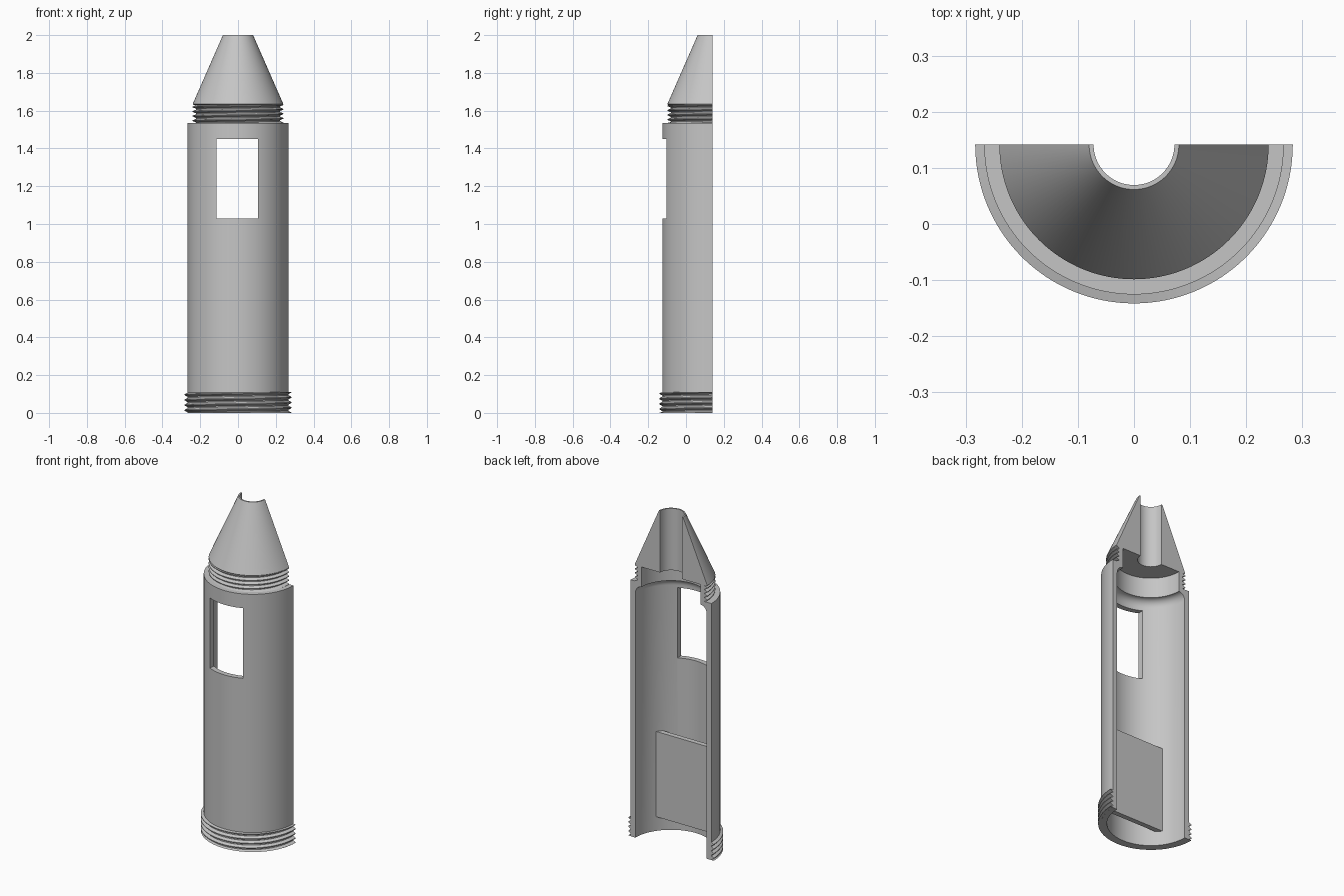
import bpy, bmesh, math

if "Cube" in bpy.data.objects:
    bpy.data.objects.remove(bpy.data.objects["Cube"])

AXIS_Y = 0.1415   # the half shell is revolved about this line
STEPS = 64

grey = bpy.data.materials.new("plain grey")
grey.diffuse_color = (0.56, 0.56, 0.56, 1)
grey.use_nodes = True
grey.node_tree.nodes["Principled BSDF"].inputs["Base Color"].default_value = grey.diffuse_color


def finish(name, bm, smooth=True):
    bmesh.ops.recalc_face_normals(bm, faces=bm.faces[:])
    me = bpy.data.meshes.new(name)
    bm.to_mesh(me)
    bm.free()
    me.materials.append(grey)
    ob = bpy.data.objects.new(name, me)
    bpy.context.collection.objects.link(ob)
    if smooth:
        bpy.ops.object.select_all(action='DESELECT')
        ob.select_set(True)
        bpy.context.view_layer.objects.active = ob
        bpy.ops.object.shade_smooth_by_angle(angle=math.radians(30))
    return ob


def half_sweep(bm, section):
    """Sweep a closed section over the front half turn; section(t) gives (r, z) points."""
    rings = []
    for i in range(STEPS + 1):
        t = i / STEPS
        a = math.pi * (1 + t)
        rings.append([bm.verts.new((r * math.cos(a), AXIS_Y + r * math.sin(a), z))
                      for r, z in section(t)])
    n = len(rings[0])
    for p, q in zip(rings, rings[1:]):
        for j in range(n):
            k = (j + 1) % n
            bm.faces.new((p[j], p[k], q[k], q[j]))
    bm.faces.new(rings[0])
    bm.faces.new(rings[-1][::-1])


def lathe(name, profile):
    bm = bmesh.new()
    half_sweep(bm, lambda t: profile)
    return finish(name, bm)


def thread(name, root, crest, z0, z1, turns):
    """Helical V ridges, trimmed flat at both ends of the threaded band."""
    bm = bmesh.new()
    pitch = (z1 - z0) / turns
    for k in range(-1, turns):
        def section(t, k=k):
            z = z0 + pitch * (k + 0.5 + t / 2)
            pts = [(root - 0.004, z - pitch * 0.48), (crest, z - pitch * 0.08),
                   (crest, z + pitch * 0.08), (root - 0.004, z + pitch * 0.48)]
            return [(r, min(max(h, z0 + 0.0005), z1 - 0.0005)) for r, h in pts]
        half_sweep(bm, section)
    bmesh.ops.dissolve_degenerate(bm, dist=1e-6, edges=bm.edges[:])
    return finish(name, bm)


def box(name, x0, x1, y0, y1, z0, z1):
    bm = bmesh.new()
    bmesh.ops.create_cube(bm, size=1)
    for v in bm.verts:
        v.co.x = x0 if v.co.x < 0 else x1
        v.co.y = y0 if v.co.y < 0 else y1
        v.co.z = z0 if v.co.z < 0 else z1
    return finish(name, bm, smooth=False)


# Tube shell with a rounded shoulder inside, running up into the narrow neck
R_OUT, R_IN, R_NECK = 0.267, 0.236, 0.195
shoulder = [(R_NECK + (R_IN - R_NECK) * math.cos(a), 1.465 + 0.045 * math.sin(a))
            for a in [math.pi / 2 * i / 8 for i in range(9)]]
body = lathe("body_shell", [(R_OUT, 0), (R_OUT, 1.535), (0.222, 1.535), (0.222, 1.635),
                            (R_NECK, 1.635)] + shoulder[::-1] + [(R_IN, 0)])

# Window opening through the front wall
cutter = box("window_cutter", -0.115, 0.105, -0.3, AXIS_Y - 0.1, 1.03, 1.45)
cutter.hide_render = True
cutter.hide_viewport = True
cut = body.modifiers.new("window", 'BOOLEAN')
cut.operation = 'DIFFERENCE'
cut.solver = 'EXACT'
cut.object = cutter

# Solid nose cone with a straight bore
lathe("nose_cone", [(0.24, 1.635), (0.08, 2.0), (0.072, 2.0), (0.072, 1.63), (0.235, 1.63)])

# Threads at the foot and on the neck
thread("foot_thread", R_OUT, 0.283, 0.0, 0.11, 4)
thread("neck_thread", 0.222, 0.24, 1.535, 1.632, 4)

# Flat mounting plate spanning the inside of the wall
box("mounting_plate", -0.197, 0.197, AXIS_Y - 0.165, AXIS_Y - 0.135, 0.085, 0.595)
